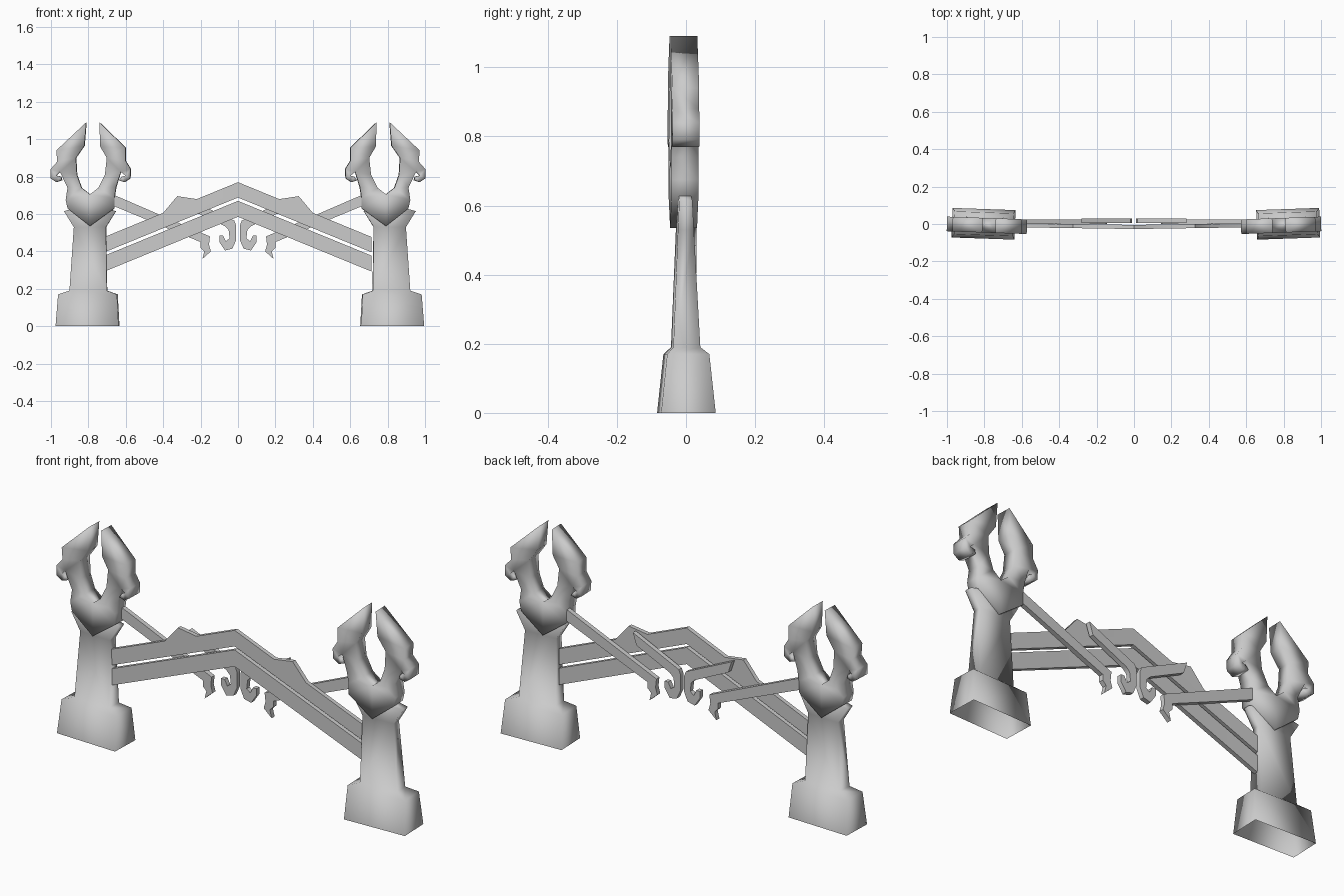
import bpy
import bmesh
import math
from mathutils import Matrix, Vector

cube = bpy.data.objects.get("Cube")
if cube:
    bpy.data.objects.remove(cube, do_unlink=True)

stone = bpy.data.materials.new("pale_grey")
stone.use_nodes = True
GREY = (0.6, 0.6, 0.6, 1.0)
stone.diffuse_color = GREY
stone.node_tree.nodes["Principled BSDF"].inputs["Base Color"].default_value = GREY

YAW = Matrix.Rotation(math.radians(2), 4, "Z")


def finish(name, bm, side=1, pivot=None, angle=40):
    """Yaw about the pivot, mirror to the wanted side and make the object."""
    if pivot is not None:
        bmesh.ops.rotate(bm, verts=bm.verts, cent=Vector((pivot, 0, 0)), matrix=YAW)
    for v in bm.verts:
        v.co.x *= side
    bmesh.ops.recalc_face_normals(bm, faces=bm.faces)
    bmesh.ops.triangulate(bm, faces=[f for f in bm.faces if len(f.verts) > 4])
    mesh = bpy.data.meshes.new(name)
    bm.to_mesh(mesh)
    bm.free()
    mesh.materials.append(stone)
    obj = bpy.data.objects.new(name, mesh)
    bpy.context.collection.objects.link(obj)
    bpy.ops.object.select_all(action="DESELECT")
    obj.select_set(True)
    bpy.context.view_layer.objects.active = obj
    bpy.ops.object.shade_smooth_by_angle(angle=math.radians(angle))
    return obj


def prism(outline, y0, y1):
    """Flat x-z outline given depth along y."""
    bm = bmesh.new()
    face = bm.faces.new([bm.verts.new((x, y0, z)) for x, z in outline])
    out = bmesh.ops.extrude_face_region(bm, geom=[face], use_keep_orig=True)
    moved = [g for g in out["geom"] if isinstance(g, bmesh.types.BMVert)]
    bmesh.ops.translate(bm, verts=moved, vec=(0, y1 - y0, 0))
    return bm


def loft(rings):
    """Rectangular rings (x0, x1, y0, y1, z) joined upward, open below."""
    bm = bmesh.new()
    loops = [[bm.verts.new(c) for c in
              ((a, c0, z), (b, c0, z), (b, c1, z), (a, c1, z))]
             for a, b, c0, c1, z in rings]
    for low, high in zip(loops, loops[1:]):
        for i in range(4):
            j = (i + 1) % 4
            bm.faces.new((low[i], low[j], high[j], high[i]))
    bm.faces.new(loops[-1])
    return bm


# Forked head with a small hook on each prong
HEAD = [(.81, 1.09), (.97, .94), (.965, .88), (1, .84), (1, .79), (.97, .77),
        (.94, .78), (.945, .8), (.97, .805), (.95, .825), (.91, .74),
        (.92, .675), (.91, .63), (.79, .535), (.66, .63), (.66, .685),
        (.65, .745), (.625, .825), (.6, .805), (.62, .8), (.635, .78),
        (.605, .77), (.575, .79), (.572, .84), (.6, .885), (.6, .955),
        (.74, 1.09), (.735, .96), (.7, .9), (.71, .81), (.745, .74),
        (.79, .705), (.835, .74), (.86, .81), (.865, .9), (.82, .965)]

# Foot, tapering shaft and flared collar
PILLAR = [(.636, .973, -.078, .08, 0), (.645, .96, -.06, .062, .17),
          (.7, .9, -.04, .038, .19), (.705, .877, -.026, .02, .53),
          (.652, .93, -.024, .014, .615), (.72, .86, -.022, .01, .635)]

# Long brace ending in a claw
BRACE = [(.67, .705), (.15, .48), (.155, .435), (.145, .4), (.19, .36),
         (.18, .4), (.2, .42), (.2, .45), (.29, .487), (.67, .645)]

# Short brace ending in a curl
CURL = [(.28, .685), (.02, .565), (.01, .54), (.01, .46), (.03, .415),
        (.07, .405), (.1, .45), (.1, .485), (.08, .485), (.065, .455),
        (.045, .47), (.05, .515), (.07, .535), (.26, .625)]

for side, label, shift in ((-1, "right", 0), (1, "left", .02)):
    rings = [(a + shift, b + shift, c, d, z) for a, b, c, d, z in PILLAR]
    finish(label + "_pillar", loft(rings), side, .8 + shift, 100)
    finish(label + "_forked_head", prism(HEAD, -.046, .032), side, .79, 100)
    finish(label + "_clawed_brace", prism(BRACE, .001, .025), side)
    finish(label + "_curled_brace", prism(CURL, .006, .03), side)


# Two peaked rails, the upper one with a fin on each slope
def rail(name, top, bottom, fin):
    slope, end = .41, .715
    half = [(end, bottom - slope * end), (end, top - slope * end)]
    if fin:
        half += [(.4, top - slope * .4), (.325, .695), (.22, top - slope * .22)]
    outline = half + [(0, top)] + [(-x, z) for x, z in reversed(half)] + [(0, bottom)]
    bm = prism(outline, -.016, .006)
    for v in bm.verts:  # slight forward bow in the middle
        v.co.y -= .011 * (1 - abs(v.co.x) / end)
    finish(name, bm)


rail("upper_rail", .77, .688, True)
rail("lower_rail", .67, .585, False)
